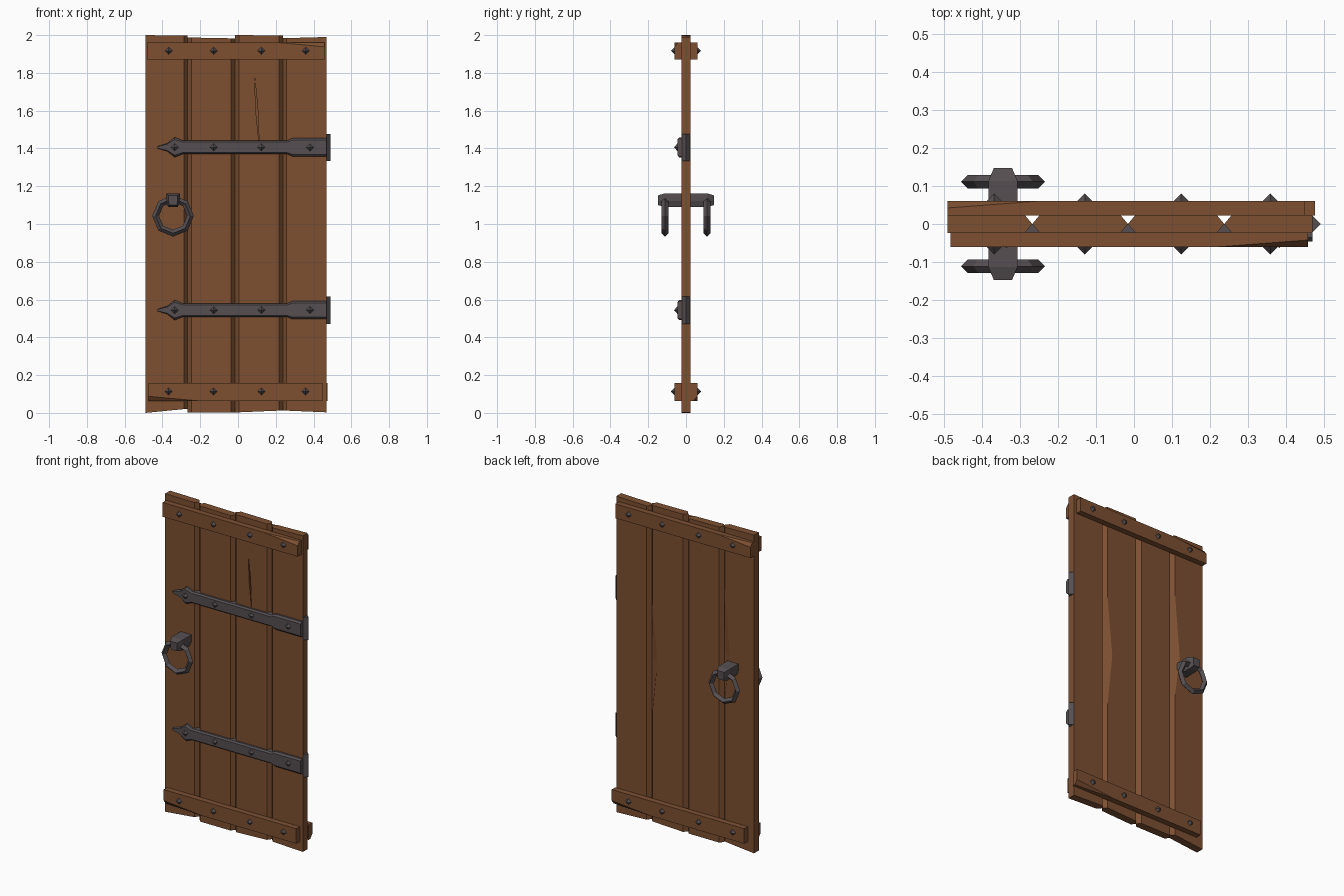
import bpy, bmesh, math
from mathutils import Vector, Matrix

if "Cube" in bpy.data.objects:
    bpy.data.objects.remove(bpy.data.objects["Cube"])


def material(name, rgb):
    m = bpy.data.materials.new(name)
    m.diffuse_color = (*rgb, 1)
    m.use_nodes = True
    m.node_tree.nodes["Principled BSDF"].inputs["Base Color"].default_value = m.diffuse_color
    return m


WOOD = material("brown_wood", (0.205, 0.080, 0.031))
IRON = material("dark_iron", (0.092, 0.078, 0.082))
T = 0.024  # half thickness of the planks


def finish(bm, name, mat):
    bmesh.ops.recalc_face_normals(bm, faces=bm.faces[:])
    me = bpy.data.meshes.new(name)
    bm.to_mesh(me)
    bm.free()
    me.materials.append(mat)
    ob = bpy.data.objects.new(name, me)
    bpy.context.collection.objects.link(ob)
    return ob


def loft(rings):
    """Closed solid through a list of equally long point rings."""
    bm = bmesh.new()
    rows = [[bm.verts.new(p) for p in r] for r in rings]
    n = len(rows[0])
    for a, b in zip(rows, rows[1:]):
        for i in range(n):
            j = (i + 1) % n
            bm.faces.new((a[i], a[j], b[j], b[i]))
    bm.faces.new(rows[0])
    bm.faces.new(rows[-1])
    return bm


def chip(bm, p, q, r, inside):
    """Slice a corner off along the plane p-q-r, keeping the inside point."""
    p, q, r = Vector(p), Vector(q), Vector(r)
    n = (q - p).cross(r - p).normalized()
    if n.dot(Vector(inside) - p) > 0:
        n = -n
    res = bmesh.ops.bisect_plane(bm, geom=bm.verts[:] + bm.edges[:] + bm.faces[:],
                                 plane_co=p, plane_no=n, clear_outer=True)
    edges = [e for e in res["geom_cut"] if isinstance(e, bmesh.types.BMEdge)]
    bmesh.ops.holes_fill(bm, edges=edges)


# planks: hexagonal section so neighbours form V grooves on both sides
def plank(name, a, b, ml, mr, zb, zt, chip_at=None, chip_side=0):
    def ring(zl, zr, dl=0.0, dr=0.0):
        pts = [(a, -T), (b, -T), (b + mr, 0), (b - dr, T), (a + dl, T), (a - ml, 0)]
        return [(x, y, zl + (zr - zl) * (x - a) / (b - a)) for x, y in pts]
    rings = [ring(*zb)]
    if chip_at:
        for z, d in zip(chip_at, (0, 0.035, 0)):
            rings.append(ring(z, z, d if chip_side < 0 else 0, d if chip_side > 0 else 0))
    rings.append(ring(*zt))
    return finish(loft(rings), name, WOOD)


G = 0.020
plank("plank_1", -0.49, -0.287, 0, G, (0.0, 0.02), (2.0, 1.997), (0.95, 1.2, 1.6), 1)
plank("plank_2", -0.247, -0.036, G, G, (0.003, 0.003), (1.987, 1.983))
cracked = plank("plank_3", 0.004, 0.217, G, G, (0.003, 0.012), (2.0, 1.998), (0.7, 1.03, 1.4), 1)
plank("plank_4", 0.257, 0.468, G, 0, (0.012, 0.003), (1.984, 1.99))

# thin split in the third plank
split = [(0.088, 1.78), (0.104, 1.62), (0.112, 1.42), (0.094, 1.60)]
cutter = finish(loft([[(x, y, z) for x, z in split] for y in (-0.04, -0.012)]),
                "split_cutter", WOOD)
cutter.hide_render = True
cutter.hide_viewport = True
mod = cracked.modifiers.new("split", 'BOOLEAN')
mod.operation = 'DIFFERENCE'
mod.object = cutter


# battens: boards across the top and bottom, on the front and turned for the back
def batten(name, x0, x1, z0, z1, cut, back, shift=0.0):
    bm = loft([[(x0, y, z0), (x1, y, z0), (x1, y, z1), (x0, y, z1)] for y in (-0.06, -0.022)])
    chip(bm, *cut, (0, -0.03, (z0 + z1) / 2))
    if back:
        bm.transform(Matrix.Translation((shift, 0, 0)) @ Matrix.Rotation(math.pi, 4, 'Z'))
    finish(bm, name, WOOD)


TOP_CUT = ((0.22, -0.06, 1.96), (0.457, -0.042, 1.96), (0.457, -0.06, 1.938))
LOW_CUT = ((-0.475, -0.06, 0.088), (-0.2, -0.06, 0.063), (-0.475, -0.04, 0.063))
for back in (False, True):
    side = "back" if back else "front"
    batten(side + "_top_batten", -0.482, 0.457, 1.87, 1.96, TOP_CUT, back, -0.033)
    batten(side + "_bottom_batten", -0.475, 0.447, 0.063, 0.157, LOW_CUT, back)


# nails: four-sided pyramids
def nail(name, x, z, y, tip):
    r = 0.021
    bm = bmesh.new()
    base = [bm.verts.new((x + dx * r, y, z + dz * r))
            for dx, dz in ((1, 0), (0, 1), (-1, 0), (0, -1))]
    top = bm.verts.new((x, tip, z))
    for i in range(4):
        bm.faces.new((base[i], base[(i + 1) % 4], top))
    bm.faces.new(base)
    finish(bm, name, IRON)


for z in (0.113, 1.917):
    for x in (-0.367, -0.129, 0.124, 0.358):
        for s in (-1, 1):
            nail("batten_nail", x, z, s * 0.059, s * 0.08)

# hinge straps with spear tips, chamfered on the front, and hinge barrels
HALF = [(-0.425, 0.006), (-0.375, 0.021), (-0.335, 0.053), (-0.293, 0.036),
        (0.26, 0.036), (0.288, 0.048), (0.468, 0.048)]
OUTLINE = HALF + [(x, -h) for x, h in reversed(HALF)]
for zc in (0.544, 1.406):
    rings = []
    for y, k in ((0.0, 1.0), (-0.036, 1.0), (-0.046, 0.78)):
        rings.append([(x, y, zc + h * k) for x, h in OUTLINE])
    finish(loft(rings), "hinge_strap", IRON)
    for x in (-0.335, -0.129, 0.124, 0.381):
        nail("strap_nail", x, zc, -0.045, -0.063)
    d = T
    finish(loft([[(0.466 + d, 0, z), (0.466, d, z), (0.466 - d, 0, z), (0.466, -d, z)]
                 for z in (zc - 0.073, zc + 0.071)]), "hinge_barrel", IRON)

# handle bracket running through the door, tapered at both ends
HX = -0.344
rings = []
for y, wt, wb, z0, z1 in ((-0.147, 0.024, 0.020, 1.10, 1.152), (-0.113, 0.038, 0.026, 1.09, 1.162),
                          (0.113, 0.038, 0.026, 1.09, 1.162), (0.147, 0.024, 0.020, 1.10, 1.152)):
    zm = z0 + 0.45 * (z1 - z0)
    rings.append([(HX - wb, y, z0), (HX + wb, y, z0), (HX + wt, y, zm),
                  (HX + wt, y, z1), (HX - wt, y, z1), (HX - wt, y, zm)])
finish(loft(rings), "handle_bracket", IRON)

# octagonal pull rings, front and back
for s in (-1, 1):
    bpy.ops.mesh.primitive_torus_add(major_segments=8, minor_segments=4,
                                     major_radius=0.092, minor_radius=0.018,
                                     location=(HX, s * 0.111, 1.043),
                                     rotation=(math.pi / 2, 0, 0))
    ring_ob = bpy.context.object
    ring_ob.name = "front_pull_ring" if s < 0 else "back_pull_ring"
    ring_ob.data.materials.append(IRON)
    for p in ring_ob.data.polygons:
        p.use_smooth = False
